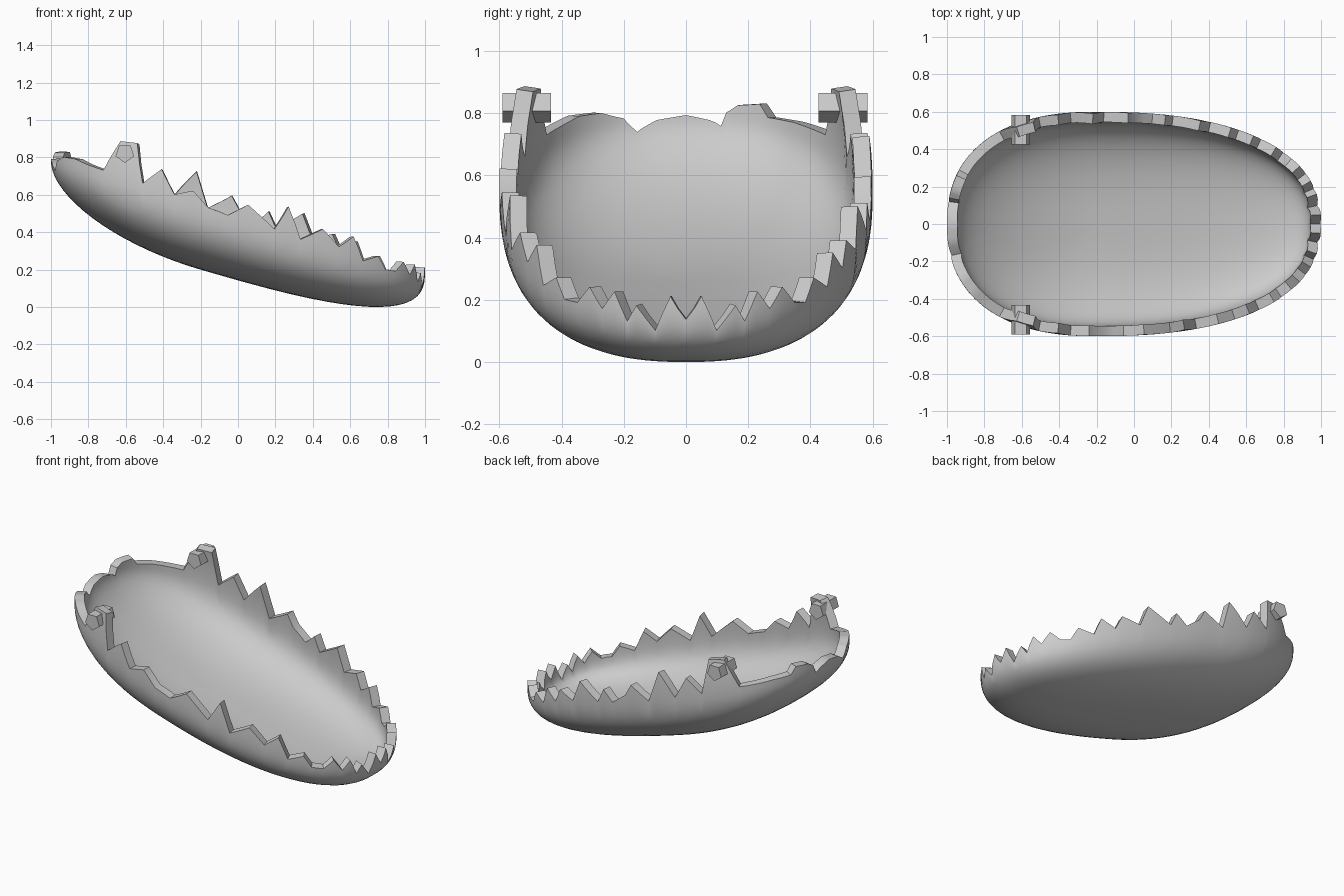
import bpy, bmesh, math
from math import pi, sin, cos

if "Cube" in bpy.data.objects:
    bpy.data.objects.remove(bpy.data.objects["Cube"])

MID, WIDTH, DEPTH = -0.2, 0.6, 0.35
BACK, NOSE, SQUARE = 0.8, 1.2, 1.18


def power(v, e):
    return math.copysign(abs(v) ** e, v)


def surface(a, s):
    """Point of the bowl at angle a; s = 0 is the keel, 1 the rim plane, above 1 the raised wall."""
    c = cos(a)
    ox = (BACK if c < 0 else NOSE) * power(c, 1 / SQUARE)
    oy = WIDTH * power(sin(a), 1 / SQUARE)
    p = 2.65 + 0.45 * c - 0.2 * c * c
    t = min(s, 1) * pi / 2
    up = max(s - 1, 0)
    r = sin(t) ** (2 / p) - 0.6 * up * up
    x = MID + r * ox
    z = 0.49 - 0.29 * x - DEPTH * max(cos(t), 0) ** (2 / p) + up
    return x, r * oy, z


def angle_from_x(x):
    u = x - MID
    return math.acos(power(u / (NOSE if u > 0 else BACK), SQUARE))


def angle_from_y(y):
    return math.asin(power(y / WIDTH, SQUARE))


# Rim outline: hinge lobe, teeth of each side, nose teeth, scalloped back
lobe = [(-.72, .73), (-.64, .885), (-.55, .875), (-.51, .66), (-.41, .735), (-.34, .6)]
left_teeth = [(-.22, .725), (-.16, .53), (-.03, .595), (.01, .52), (.1, .45), (.17, .51),
              (.21, .42), (.36, .5), (.41, .36), (.52, .39), (.56, .3), (.64, .35),
              (.68, .24), (.76, .27), (.8, .19)]
right_teeth = [(-.24, .62), (-.16, .53), (-.055, .49), (.055, .545), (.195, .415), (.275, .535),
               (.335, .36), (.455, .415), (.54, .32), (.62, .375), (.67, .245), (.75, .27), (.79, .2)]
nose_teeth = [(.05, .21), (.1, .1), (.16, .18), (.19, .13), (.23, .225), (.27, .17), (.31, .24), (.35, .19)]
scallops = [(-.44, .76), (-.38, .79), (-.3, .8), (-.22, .78), (-.17, .725), (-.1, .77),
            (0, .79), (.08, .77), (.12, .75), (.14, .8), (.18, .825), (.26, .83), (.29, .785), (.38, .77)]

keys = [(0, .135)]
keys += [(angle_from_x(x), z) for x, z in lobe + left_teeth]
keys += [(2 * pi - angle_from_x(x), z) for x, z in lobe + right_teeth]
for y, z in nose_teeth:
    keys += [(angle_from_y(y), z), (2 * pi - angle_from_y(y), z)]
keys += [(pi - angle_from_y(y), z) for y, z in scallops]
keys.sort()
keys.append((2 * pi, keys[0][1]))

columns = []
for (a0, z0), (a1, z1) in zip(keys, keys[1:]):
    steps = max(1, math.ceil((a1 - a0) / 0.05))
    for i in range(steps):
        f = i / steps
        columns.append((a0 + (a1 - a0) * f, z0 + (z1 - z0) * f))

ROWS, TOP_ROWS, BASE = 14, 6, 0.8


def level_at(a, z):
    low, high = BASE, 1.5
    for _ in range(30):
        mid = (low + high) / 2
        if surface(a, mid)[2] < z:
            low = mid
        else:
            high = mid
    return low


# Jaw shell
bm = bmesh.new()
keel = bm.verts.new(surface(0, 0))
grid = []
for a, z in columns:
    start = surface(a, BASE)[2]
    levels = [BASE * k / ROWS for k in range(1, ROWS + 1)]
    levels += [level_at(a, start + (z - start) * k / TOP_ROWS) for k in range(1, TOP_ROWS + 1)]
    grid.append([bm.verts.new(surface(a, s)) for s in levels])
for i, col in enumerate(grid):
    nxt = grid[(i + 1) % len(grid)]
    bm.faces.new((keel, nxt[0], col[0]))
    for k in range(len(col) - 1):
        bm.faces.new((col[k], nxt[k], nxt[k + 1], col[k + 1]))
bm.normal_update()
drop = min(v.co.z for v in bm.verts)
bmesh.ops.translate(bm, verts=bm.verts, vec=(0, 0, -drop))
mesh = bpy.data.meshes.new("jaw_shell")
bm.to_mesh(mesh)
bm.free()
shell = bpy.data.objects.new("jaw_shell", mesh)
bpy.context.collection.objects.link(shell)
solid = shell.modifiers.new("thickness", "SOLIDIFY")
solid.thickness = 0.055
solid.offset = -1

bpy.ops.object.select_all(action="DESELECT")
shell.select_set(True)
bpy.context.view_layer.objects.active = shell
bpy.ops.object.modifier_apply(modifier=solid.name)
bpy.ops.object.shade_smooth_by_angle(angle=math.radians(30))


# Five-sided hinge pegs
def hinge_peg(name, inner, outer):
    peg = bmesh.new()
    corners = [3 * pi / 2 + 2 * pi * k / 5 for k in range(5)]
    ring = [peg.verts.new((-.605 + .052 * cos(t), inner, .822 + .052 * sin(t))) for t in corners]
    cap = peg.faces.new(ring)
    new = bmesh.ops.extrude_face_region(peg, geom=[cap], use_keep_orig=True)["geom"]
    ends = [g for g in new if isinstance(g, bmesh.types.BMVert)]
    bmesh.ops.translate(peg, verts=ends, vec=(0, outer - inner, 0))
    bmesh.ops.recalc_face_normals(peg, faces=peg.faces)
    data = bpy.data.meshes.new(name)
    peg.to_mesh(data)
    peg.free()
    bpy.context.collection.objects.link(bpy.data.objects.new(name, data))


hinge_peg("back_hinge_peg", .425, .583)
hinge_peg("front_hinge_peg", -.433, -.59)
